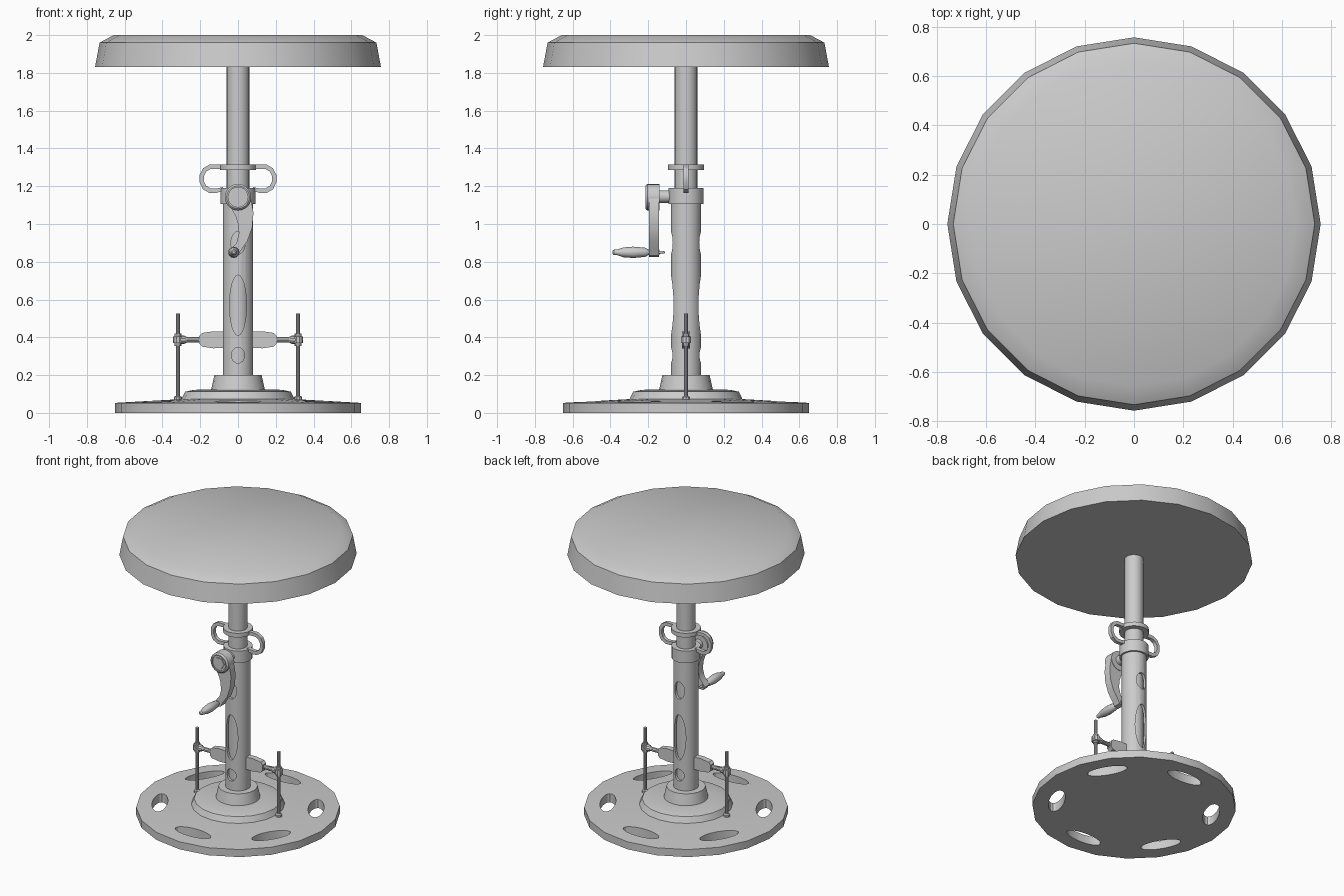
import bpy, bmesh
from math import sin, cos, pi, radians
from mathutils import Matrix, Vector

if "Cube" in bpy.data.objects:
    bpy.data.objects.remove(bpy.data.objects["Cube"])

TO_FRONT = Matrix.Rotation(radians(90), 4, 'X')   # local z -> -y
TO_RIGHT = Matrix.Rotation(radians(90), 4, 'Y')   # local z -> +x


def finish(name, bm, mirror=False, cutters=()):
    bmesh.ops.recalc_face_normals(bm, faces=bm.faces)
    me = bpy.data.meshes.new(name)
    bm.to_mesh(me)
    bm.free()
    ob = bpy.data.objects.new(name, me)
    bpy.context.collection.objects.link(ob)
    bpy.ops.object.select_all(action='DESELECT')
    ob.select_set(True)
    bpy.context.view_layer.objects.active = ob
    for c in cutters:
        m = ob.modifiers.new("cut", 'BOOLEAN')
        m.operation, m.solver, m.object = 'DIFFERENCE', 'EXACT', c
        bpy.ops.object.modifier_apply(modifier=m.name)
    bpy.ops.object.shade_smooth_by_angle(angle=radians(30))
    if mirror:
        m = ob.modifiers.new("mirror", 'MIRROR')
        m.use_mirror_merge = False
    return ob


def lathe(name, prof, n=20, rot=Matrix(), loc=(0, 0, 0), closed=False, scale_y=1, **kw):
    """Revolve (radius, height) points; radius 0 makes a pole."""
    bm = bmesh.new()
    mat = Matrix.Translation(loc) @ rot
    rings = []
    for r, z in prof:
        k = 1 if r == 0 else n
        rings.append([bm.verts.new(mat @ Vector((r * cos(2 * pi * i / n),
                      scale_y * r * sin(2 * pi * i / n), z))) for i in range(k)])
    pairs = list(zip(rings, rings[1:]))
    if closed:
        pairs.append((rings[-1], rings[0]))
    for a, b in pairs:
        for i in range(n):
            j = (i + 1) % n
            quad = [a[i % len(a)], a[j % len(a)], b[j % len(b)], b[i % len(b)]]
            bm.faces.new(list(dict.fromkeys(quad)))
    return finish(name, bm, **kw)


def rod(name, r, z0, z1, n=12, **kw):
    return lathe(name, [(0, z0), (r, z0), (r, z1), (0, z1)], n, **kw)


def plate(name, pts, y0, y1, **kw):
    """Extrude an x-z outline along y."""
    bm = bmesh.new()
    f = bm.faces.new([bm.verts.new((x, y0, z)) for x, z in pts])
    ext = bmesh.ops.extrude_face_region(bm, geom=[f])
    for v in ext['geom']:
        if isinstance(v, bmesh.types.BMVert):
            v.co.y = y1
    return finish(name, bm, **kw)


def hide(ob):
    ob.hide_render = True
    ob.hide_set(True)
    return ob


# Seat cushion and post
lathe("seat", [(0, 1.83), (0.757, 1.83), (0.733, 1.96), (0.658, 2.0), (0, 2.0)])
rod("seat_post", 0.06, 0.19, 1.84, 20)

# Base disc with six slots
slots = []
for k in range(6):
    a = radians(30 + 60 * k)
    slots.append(lathe("slot_cutter", [(0, -0.1), (0.05, -0.1), (0.05, 0.2), (0, 0.2)], 20,
                       rot=Matrix.Rotation(a, 4, 'Z'),
                       loc=(0.5 * cos(a), 0.5 * sin(a), 0), scale_y=2.7))
lathe("base_disc", [(0, 0), (0.65, 0), (0.65, 0.053), (0.3, 0.073), (0, 0.073)], cutters=slots)
for c in slots:
    hide(c)
lathe("base_hub", [(0, 0.06), (0.3, 0.07), (0.28, 0.112), (0.235, 0.122), (0.142, 0.125),
                   (0.125, 0.2), (0.08, 0.2), (0, 0.2)])

# Column with oval openings front and back
holes = []
for z, h, w in [(0.305, 0.042, 0.035), (0.57, 0.16, 0.045), (0.9, 0.06, 0.038)]:
    holes.append(lathe("hole_cutter", [(0, -0.2), (w, -0.2), (w, 0.2), (0, 0.2)], 24,
                       rot=TO_FRONT, loc=(0, 0, z), scale_y=h / w))
lathe("column", [(0.08, 0.19), (0.08, 1.15), (0.063, 1.15), (0.063, 0.19)], 24,
      closed=True, cutters=holes)
for c in holes:
    hide(c)

# Collars
for name, r, z0, z1 in [("column_collar", 0.093, 1.105, 1.19), ("post_collar", 0.095, 1.287, 1.316)]:
    lathe(name, [(0.055, z0), (r, z0), (r, z1), (0.055, z1)], 20, closed=True)

# Side loops joining the collars
outer = [(0.075, 1.315), (0.15, 1.315), (0.185, 1.295), (0.203, 1.26), (0.203, 1.22),
         (0.185, 1.183), (0.15, 1.164), (0.115, 1.164), (0.08, 1.175)]
inner = [(0.08, 1.195), (0.115, 1.188), (0.145, 1.188), (0.168, 1.202), (0.18, 1.225),
         (0.18, 1.255), (0.168, 1.278), (0.145, 1.291), (0.075, 1.291)]
plate("side_loop", outer + inner, -0.013, 0.013, mirror=True)

# Crank: shaft, head, bolt, arm, handle
rod("crank_shaft", 0.033, 0.05, 0.16, 16, rot=TO_FRONT, loc=(0, 0, 1.145))
lathe("crank_head", [(0, 0.14), (0.07, 0.14), (0.07, 0.205), (0.06, 0.215), (0.052, 0.215),
                     (0.052, 0.207), (0, 0.207)], 20, rot=TO_FRONT, loc=(0, 0, 1.142))
rod("crank_bolt", 0.04, 0.2, 0.213, 6, rot=TO_FRONT, loc=(0, 0, 1.142))
plate("crank_arm", [(0.055, 1.175), (0.07, 1.13), (0.082, 1.06), (0.075, 0.98), (0.05, 0.91),
                    (0.015, 0.86), (0.0, 0.832), (-0.03, 0.825), (-0.046, 0.85), (-0.03, 0.874),
                    (-0.008, 0.9), (0.005, 0.95), (0.0, 1.0), (-0.012, 1.04), (-0.045, 1.1)],
      -0.195, -0.143)
lathe("crank_handle", [(0, 0.11), (0.006, 0.115), (0.008, 0.14), (0.015, 0.14), (0.015, 0.2),
                       (0.024, 0.215), (0.03, 0.28), (0.026, 0.33), (0.015, 0.365),
                       (0.015, 0.38), (0.008, 0.39), (0, 0.39)],
      12, rot=TO_FRONT, loc=(-0.022, 0, 0.85))

# Side brackets: wing, bar, clamp, vertical rod
wing = [(0.07, 0.043), (0.13, 0.045), (0.19, 0.036), (0.206, 0.02)]
plate("bracket_wing", [(x, 0.387 + z) for x, z in wing] + [(x, 0.387 - z) for x, z in wing[::-1]],
      -0.02, 0.02, mirror=True)
lathe("bracket_bar", [(0, 0.19), (0.014, 0.19), (0.014, 0.27), (0.022, 0.285), (0.022, 0.31),
                      (0.014, 0.325), (0.014, 0.343), (0, 0.343)], 10,
      rot=TO_RIGHT, loc=(0, 0, 0.387), mirror=True)
lathe("bracket_clamp", [(0, 0.355), (0.018, 0.355), (0.018, 0.369), (0.027, 0.369), (0.027, 0.405),
                        (0.018, 0.405), (0.018, 0.42), (0, 0.42)], 10, loc=(0.318, 0, 0), mirror=True)
lathe("bracket_rod", [(0, 0.06), (0.021, 0.06), (0.021, 0.085), (0.011, 0.09), (0.011, 0.525),
                      (0, 0.525)], 10, loc=(0.318, 0, 0), mirror=True)
